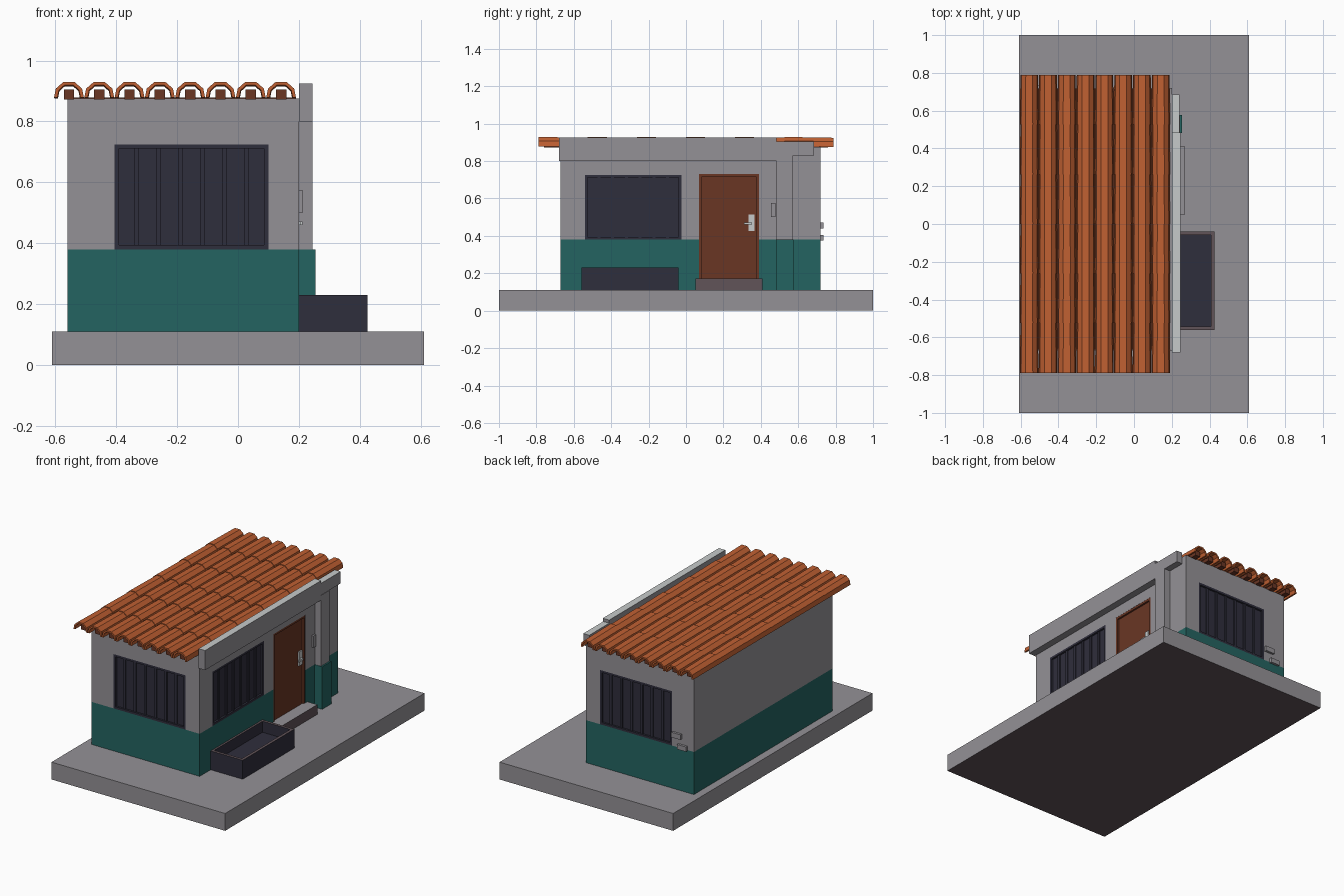
import bpy, bmesh
from mathutils import Vector

if "Cube" in bpy.data.objects:
    bpy.data.objects.remove(bpy.data.objects["Cube"])


def material(name, r, g, b):
    lin = [((c / 255 + 0.055) / 1.055) ** 2.4 for c in (r, g, b)]
    m = bpy.data.materials.new(name)
    m.diffuse_color = (*lin, 1)
    m.use_nodes = True
    m.node_tree.nodes["Principled BSDF"].inputs["Base Color"].default_value = m.diffuse_color
    return m


GREY = material("plaster grey", 148, 145, 150)
LIGHT = material("light grey", 198, 202, 202)
TEAL = material("teal paint", 36, 100, 97)
NAVY = material("dark navy", 47, 46, 60)
BROWN = material("door brown", 106, 54, 36)
ORANGE = material("roof orange", 192, 96, 50)
STONE = material("brown grey", 97, 83, 88)


def finish(name, bm, mats):
    bmesh.ops.recalc_face_normals(bm, faces=bm.faces)
    me = bpy.data.meshes.new(name)
    bm.to_mesh(me)
    bm.free()
    for m in mats:
        me.materials.append(m)
    ob = bpy.data.objects.new(name, me)
    bpy.context.collection.objects.link(ob)
    return ob


def box_bm(bm, x0, x1, y0, y1, z0, z1):
    vs = bmesh.ops.create_cube(bm, size=1)["verts"]
    for v in vs:
        v.co = Vector((x1 if v.co.x > 0 else x0,
                       y1 if v.co.y > 0 else y0,
                       z1 if v.co.z > 0 else z0))


def boxes(name, dims, *mats, top=None, bottom=None):
    bm = bmesh.new()
    for d in dims:
        box_bm(bm, *d)
    bm.normal_update()
    for f in bm.faces:
        if top is not None and f.normal.z > 0.9:
            f.material_index = top
        if bottom is not None and f.normal.z < -0.9:
            f.material_index = bottom
    return finish(name, bm, mats)


# Ground slab
boxes("ground_slab", [(-0.61, 0.61, -1, 1, 0, 0.11)], GREY, STONE, bottom=1)

# House walls: teal below, grey above
lower = boxes("lower_wall", [(-0.56, 0.20, -0.67, 0.72, 0.11, 0.38)], TEAL)
upper = boxes("upper_wall", [(-0.56, 0.20, -0.67, 0.72, 0.38, 0.875)], GREY)

# Recesses for the windows and the door
R = 0.02
WZ0, WZ1 = 0.38, 0.725
cuts = [(-0.405, 0.10, -0.80, -0.67 + R, WZ0, WZ1),
        (-0.405, 0.10, 0.72 - R, 0.80, WZ0, WZ1),
        (0.20 - R, 0.30, -0.54, -0.025, WZ0, WZ1),
        (0.20 - R, 0.30, 0.07, 0.39, 0.17, 0.73)]
for i, c in enumerate(cuts):
    grown = c[:4] + ((c[4] - 0.003, c[5]) if i < 3 else c[4:])
    cutter = boxes("opening_cutter", [grown])
    cutter.hide_render = True
    for wall in ([upper] if i < 3 else [upper, lower]):
        mod = wall.modifiers.new("opening", "BOOLEAN")
        mod.operation = "DIFFERENCE"
        mod.solver = "EXACT"
        mod.object = cutter
        bpy.context.view_layer.objects.active = wall
        bpy.ops.object.modifier_apply(modifier=mod.name)
    bpy.data.objects.remove(cutter)


# Windows: glass, frame and vertical bars; a..b runs along the wall
def window(name, a, b, place):
    parts = [(a, b, 0.003, 0.008, WZ0, WZ1)]
    t = 0.014
    parts += [(a, a + t, 0.003, 0.02, WZ0, WZ1), (b - t, b, 0.003, 0.02, WZ0, WZ1),
              (a, b, 0.003, 0.02, WZ0, WZ0 + t), (a, b, 0.003, 0.02, WZ1 - t, WZ1)]
    for k in range(1, 7):
        c = a + (b - a) * k / 7
        parts.append((c - 0.008, c + 0.008, 0.003, 0.015, WZ0 + t, WZ1 - t))
    boxes(name, [place(*p) for p in parts], NAVY)


window("front_window", -0.405, 0.10,
       lambda a, b, d, e, z, w: (a, b, -0.65 - e, -0.65 - d + 0.004, z, w))
window("back_window", -0.405, 0.10,
       lambda a, b, d, e, z, w: (a, b, 0.70 + d - 0.004, 0.70 + e, z, w))
window("side_window", -0.54, -0.025,
       lambda a, b, d, e, z, w: (0.18 + d - 0.004, 0.18 + e, a, b, z, w))

# Door leaf, door frame and handle
boxes("door", [(0.178, 0.188, 0.07, 0.39, 0.17, 0.73),
               (0.178, 0.199, 0.07, 0.084, 0.17, 0.73),
               (0.178, 0.199, 0.376, 0.39, 0.17, 0.73),
               (0.178, 0.199, 0.07, 0.39, 0.716, 0.73)], BROWN)
boxes("door_handle", [(0.186, 0.196, 0.335, 0.365, 0.425, 0.515),
                      (0.194, 0.21, 0.342, 0.354, 0.46, 0.472),
                      (0.204, 0.212, 0.31, 0.354, 0.46, 0.472)], LIGHT)
boxes("door_bell", [(0.198, 0.212, 0.455, 0.478, 0.50, 0.575)], GREY)
boxes("door_step", [(0.19, 0.27, 0.05, 0.41, 0.11, 0.172)], STONE, GREY, top=1)

# Pillar beside the door, and parapet beams
boxes("pillar", [(0.19, 0.244, 0.485, 0.572, 0.38, 0.83)], GREY)
boxes("pillar_base", [(0.19, 0.254, 0.482, 0.576, 0.11, 0.38)], TEAL)
boxes("main_parapet", [(0.20, 0.245, -0.68, 0.485, 0.80, 0.925)], GREY, LIGHT, top=1)
boxes("short_parapet", [(0.20, 0.242, 0.485, 0.685, 0.83, 0.905)], GREY, LIGHT, top=1)

# Meter boxes on the back wall
boxes("meter_boxes", [(-0.475, -0.41, 0.715, 0.735, 0.44, 0.472),
                      (-0.515, -0.45, 0.715, 0.735, 0.375, 0.405)], GREY)

# Planter with a stone rim
bm = bmesh.new()
box_bm(bm, 0.195, 0.425, -0.56, -0.04, 0.11, 0.23)
bm.normal_update()
lid = max(bm.faces, key=lambda f: f.calc_center_median().z)
for f in bmesh.ops.inset_region(bm, faces=[lid], thickness=0.025)["faces"]:
    f.material_index = 1
ext = bmesh.ops.extrude_face_region(bm, geom=[lid])["geom"]
bmesh.ops.translate(bm, vec=(0, 0, -0.07),
                    verts=[g for g in ext if isinstance(g, bmesh.types.BMVert)])
if lid.is_valid:
    bm.faces.remove(lid)
finish("planter", bm, [NAVY, STONE])

# Roof underlay and rafters
COLS = [-0.555 + 0.0995 * i for i in range(8)]
boxes("roof_underlay", [(-0.56, 0.19, -0.665, 0.715, 0.873, 0.878)], BROWN)
boxes("rafters", [(x - 0.017, x + 0.017, -0.76, 0.76, 0.872, 0.905) for x in COLS], BROWN)

# Arched roof tiles, narrower at the back so the rows overlap
OUTER = [(-0.049, 0), (-0.043, 0.030), (-0.019, 0.051),
         (0.019, 0.051), (0.043, 0.030), (0.049, 0)]
INNER = [(0.038, 0), (0.033, 0.025), (0.015, 0.041),
         (-0.015, 0.041), (-0.033, 0.025), (-0.038, 0)]
bm = bmesh.new()
for x in COLS:
    for row in range(6):
        y0 = -0.788 + row * 0.2627
        y1 = min(y0 + 0.275, 0.788)
        rings = []
        for y, s, lift in ((y0, 1.0, 0.002), (y1, 0.95, 0.0)):
            rings.append([bm.verts.new((x + px * s, y, 0.876 + lift + pz * s))
                          for px, pz in OUTER + INNER])
        a, b = rings
        for i in range(12):
            j = (i + 1) % 12
            bm.faces.new((a[i], a[j], b[j], b[i]))
        for ring in rings:
            for i in range(5):
                bm.faces.new((ring[i], ring[i + 1], ring[10 - i], ring[11 - i]))
finish("roof_tiles", bm, [ORANGE])
